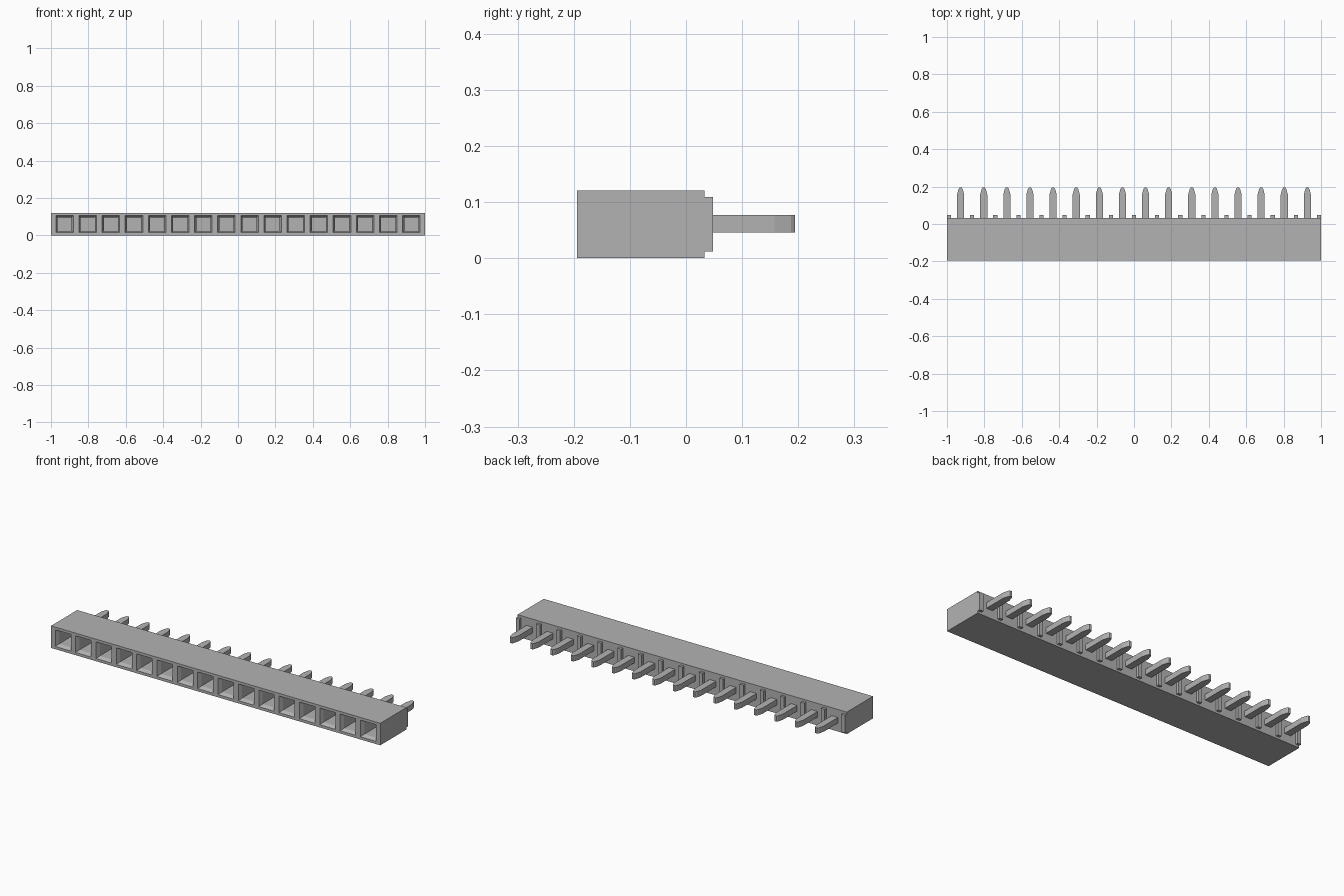
import bpy, bmesh
from mathutils import Vector

cube = bpy.data.objects.get("Cube")
if cube:
    bpy.data.objects.remove(cube, do_unlink=True)

COUNT = 16
PITCH = 0.1236
HEIGHT = 0.121
FRONT, BACK = -0.194, 0.033
MID = HEIGHT / 2

grey = bpy.data.materials.new("plain grey")
grey.use_nodes = True
colour = (0.45, 0.45, 0.45, 1)
grey.diffuse_color = colour
grey.node_tree.nodes["Principled BSDF"].inputs["Base Color"].default_value = colour


def add_object(name, bm):
    bmesh.ops.recalc_face_normals(bm, faces=bm.faces)
    mesh = bpy.data.meshes.new(name)
    bm.to_mesh(mesh)
    bm.free()
    mesh.materials.append(grey)
    obj = bpy.data.objects.new(name, mesh)
    bpy.context.collection.objects.link(obj)
    return obj


def push(bm, faces, offset):
    verts = {v for f in faces for v in f.verts}
    bmesh.ops.translate(bm, verts=list(verts), vec=offset)


# Housing: a row of front cells, each sunk into a funnelled socket
bm = bmesh.new()
rows = [[bm.verts.new(((i - COUNT / 2) * PITCH, FRONT, z)) for i in range(COUNT + 1)]
        for z in (0, HEIGHT)]
low, high = rows
cells = [bm.faces.new((low[i], low[i + 1], high[i + 1], high[i])) for i in range(COUNT)]
bm.normal_update()
bmesh.ops.inset_individual(bm, faces=cells, thickness=0.021)
bmesh.ops.inset_individual(bm, faces=cells, thickness=0.013, depth=-0.02)
wells = bmesh.ops.extrude_discrete_faces(bm, faces=cells)["faces"]
push(bm, wells, Vector((0, 0.15, 0)))
for row in rows:
    row[0].co.x, row[-1].co.x = -1, 1
rim = [e for e in bm.edges if e.is_boundary]
walls = bmesh.ops.extrude_edge_only(bm, edges=rim)["geom"]
back = [v for v in walls if isinstance(v, bmesh.types.BMVert)]
bmesh.ops.translate(bm, verts=back, vec=(0, BACK - FRONT, 0))
bmesh.ops.contextual_create(bm, geom=[e for e in bm.edges if e.is_boundary])
add_object("housing", bm)

# Upright ribs on the back, between the pins and at both ends
for i in range(COUNT + 1):
    bm = bmesh.new()
    bmesh.ops.create_cube(bm, size=1)
    bmesh.ops.scale(bm, vec=(0.022, 0.02, 0.097), verts=bm.verts)
    bmesh.ops.translate(bm, vec=((i - COUNT / 2) * PITCH, 0.038, MID), verts=bm.verts)
    add_object(f"back_rib_{i + 1}", bm)

# Flat pins with tapered tips
half = [(0.019, 0.03), (0.019, 0.158), (0.011, 0.187), (0.006, 0.194)]
outline = half + [(-x, y) for x, y in reversed(half)]
for i in range(COUNT):
    bm = bmesh.new()
    cx = (i - (COUNT - 1) / 2) * PITCH
    face = bm.faces.new([bm.verts.new((cx + x, y, 0.046)) for x, y in outline])
    top = bmesh.ops.extrude_face_region(bm, geom=[face])["geom"]
    push(bm, [f for f in top if isinstance(f, bmesh.types.BMFace)], Vector((0, 0, 0.031)))
    add_object(f"pin_{i + 1}", bm)
